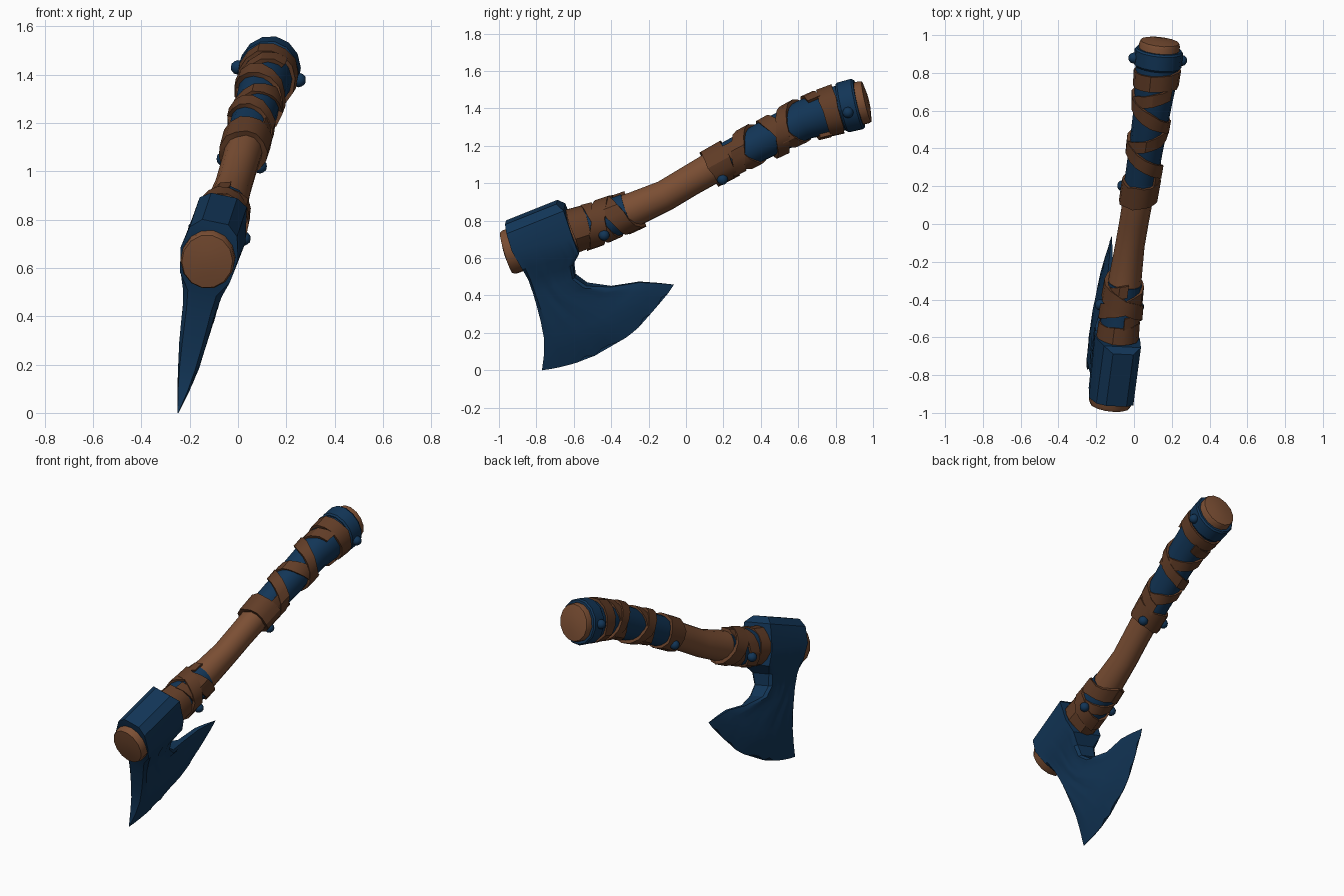
import bpy, bmesh, math, random
from mathutils import Vector

random.seed(4)
if "Cube" in bpy.data.objects:
    bpy.data.objects.remove(bpy.data.objects["Cube"])


def material(name, rgb):
    m = bpy.data.materials.new(name)
    m.use_nodes = True
    m.diffuse_color = (*rgb, 1)
    m.node_tree.nodes["Principled BSDF"].inputs["Base Color"].default_value = (*rgb, 1)
    return m


WOOD = material("brown wood", (0.2, 0.078, 0.034))
LEATHER = material("dark brown leather", (0.12, 0.046, 0.02))
BLUE = material("deep blue", (0.006, 0.036, 0.095))

# The whole axe lies in one leaning plane
NORMAL = Vector((1, -0.05, -0.208)).normalized()


def place(y, z, w=0.0):
    return Vector((0.05 * y + 0.208 * z - 0.21, y, z)) + NORMAL * w


# Handle centre line: y, z, radius
PATH = [(-0.96, 0.627, 0.122), (-0.75, 0.695, 0.115), (-0.59, 0.75, 0.107),
        (-0.44, 0.795, 0.1), (-0.27, 0.864, 0.092), (-0.11, 0.935, 0.083),
        (0.02, 1.013, 0.083), (0.18, 1.105, 0.086), (0.38, 1.21, 0.09),
        (0.63, 1.338, 0.1), (0.78, 1.39, 0.115), (0.98, 1.44, 0.12)]


def along(y):
    for a, b in zip(PATH, PATH[1:]):
        if y <= b[0] or b is PATH[-1]:
            t = (y - a[0]) / (b[0] - a[0])
            return [p + (q - p) * t for p, q in zip(a, b)]


def around(y, angle, offset=0.0, scale=1.0):
    """Point on the handle surface; angle 0 is its upper side."""
    _, z, r = along(y)
    dz = along(y + 0.04)[1] - along(y - 0.04)[1]
    length = math.hypot(0.08, dz)
    r = (r + offset) * scale
    up = r * math.cos(angle)
    return place(y - up * dz / length, z + up * 0.08 / length, r * 0.93 * math.sin(angle))


def build(name, rings, mat, closed=False, sharp=32):
    """Bridge equal rings of points; cap both ends unless closed."""
    bm = bmesh.new()
    loops = [[bm.verts.new(p) for p in ring] for ring in rings]
    pairs = list(zip(loops, loops[1:]))
    if closed:
        pairs.append((loops[-1], loops[0]))
    else:
        bm.faces.new(loops[0])
        bm.faces.new(loops[-1])
    n = len(loops[0])
    for a, b in pairs:
        for i in range(n):
            j = (i + 1) % n
            bm.faces.new((a[i], a[j], b[j], b[i]))
    bmesh.ops.recalc_face_normals(bm, faces=bm.faces)
    return finish(name, bm, mat, sharp)


def finish(name, bm, mat, sharp=32):
    mesh = bpy.data.meshes.new(name)
    bm.to_mesh(mesh)
    bm.free()
    mesh.materials.append(mat)
    ob = bpy.data.objects.new(name, mesh)
    bpy.context.collection.objects.link(ob)
    bpy.ops.object.select_all(action='DESELECT')
    ob.select_set(True)
    bpy.context.view_layer.objects.active = ob
    bpy.ops.object.shade_smooth_by_angle(angle=math.radians(sharp))
    return ob


def tube(name, stations, mat, sides=14):
    """Sleeve over the handle from (y, offset, scale) stations."""
    build(name, [[around(y, math.tau * i / sides, off, k) for i in range(sides)]
                 for y, off, k in stations], mat)


def strap(name, y0, y1, a0, a1, half, off, full=False):
    """Flat leather ribbon winding from y0 to y1 while turning a0 to a1 (turns)."""
    n = max(8, int(abs(a1 - a0) * 14))
    rings = []
    for i in range(n if full else n + 1):
        t = i / n
        y = y0 + (y1 - y0) * t
        if full:
            y += 0.012 * math.sin(math.tau * t)
        ang = math.tau * (a0 + (a1 - a0) * t)
        o = off + random.uniform(-0.004, 0.004)
        w = half * random.uniform(0.88, 1.1)
        rings.append([around(y - w, ang, -0.01), around(y - w, ang, o),
                      around(y + w, ang, o), around(y + w, ang, -0.01)])
    build(name, rings, LEATHER, full)


# Wooden handle with slightly domed ends
stations = [(-0.968, 0, 0.4), (-0.96, 0, 0.93), (-0.945, 0, 1)]
stations += [(p[0], 0, 1) for p in PATH[1:-1]]
stations += [(0.95, 0, 0.97), (0.965, 0, 0.92), (0.975, 0, 0.4)]
tube("handle", stations, WOOD)

# Blue sleeves under the straps
tube("grip_sleeve", [(y, 0.006, 1) for y in (0.16, 0.27, 0.38, 0.5, 0.63, 0.78, 0.86)], BLUE)
tube("end_collar", [(0.83, 0.012, 1), (0.84, 0.02, 1), (0.915, 0.02, 1), (0.925, 0.012, 1)], BLUE)
tube("neck_sleeve", [(-0.53, 0.005, 1), (-0.44, 0.005, 1), (-0.31, 0.005, 1)], BLUE)

# Leather rings and criss-cross windings
strap("grip_lower_ring", 0.18, 0.18, 0, 1, 0.055, 0.022, True)
strap("grip_upper_ring", 0.775, 0.775, 0, 1, 0.04, 0.02, True)
strap("neck_ring", -0.565, -0.565, 0, 1, 0.045, 0.012, True)
strap("grip_strap_a", 0.25, 0.72, 0.1, 2.1, 0.032, 0.018)
strap("grip_strap_b", 0.25, 0.72, 0.4, -1.6, 0.032, 0.022)
strap("neck_strap_a", -0.52, -0.3, 0.5, 1.5, 0.042, 0.018)
strap("neck_strap_b", -0.52, -0.3, 0.5, -0.5, 0.042, 0.022)
strap("neck_strap_c", -0.5, -0.32, 0.0, 1.0, 0.03, 0.014)

# Round studs on both sides
for label, y, tilt in (("neck", -0.45, 0.32), ("grip", 0.165, 0.36), ("collar", 0.87, 0.26)):
    for side, sign in (("left", 1), ("right", -1)):
        bm = bmesh.new()
        bmesh.ops.create_icosphere(bm, subdivisions=2, radius=0.03)
        bmesh.ops.translate(bm, verts=bm.verts, vec=around(y, sign * math.tau * tilt, 0.022))
        finish(f"{label}_stud_{side}", bm, BLUE)

# Axe head rows: front y, z, rear y, z, half thickness, downward bow
ROWS = [(-0.965, 0.79, -0.69, 0.9, 0.055, 0), (-0.955, 0.75, -0.65, 0.872, 0.1, 0),
        (-0.925, 0.66, -0.6, 0.73, 0.122, 0), (-0.87, 0.56, -0.568, 0.64, 0.105, 0),
        (-0.84, 0.495, -0.602, 0.575, 0.08, 0), (-0.815, 0.42, -0.592, 0.505, 0.068, 0),
        (-0.795, 0.35, -0.53, 0.46, 0.062, 0.01), (-0.775, 0.27, -0.4, 0.448, 0.054, 0.03),
        (-0.758, 0.18, -0.25, 0.472, 0.043, 0.06), (-0.758, 0.09, -0.15, 0.466, 0.026, 0.085),
        (-0.77, 0.0, -0.065, 0.458, 0.002, 0.1)]
COLS = 18
rings = []
for k, (y0, z0, y1, z1, h, bow) in enumerate(ROWS):
    face = []
    for i in range(COLS + 1):
        t = i / COLS
        sag = bow * 4 * t * (1 - t)
        # Worn nicks along the cutting edge
        if k == len(ROWS) - 1 and 0 < i < COLS:
            sag -= random.choice((0, 0, 0.006, 0.018))
        thick = h * (1 - 0.6 * t ** 2 if k > 6 else 1)
        if 0 < i < COLS and 3 < k < len(ROWS) - 1:
            thick *= random.uniform(0.94, 1.04)
        if i in (0, COLS) and k > 3:
            thick *= 0.75
        face.append((y0 + (y1 - y0) * t + 0.54 * sag, z0 + (z1 - z0) * t - 0.84 * sag, thick))
    rings.append([place(y, z, w) for y, z, w in face]
                 + [place(y, z, -w) for y, z, w in reversed(face)])
build("axe_head", rings, BLUE, sharp=28)
